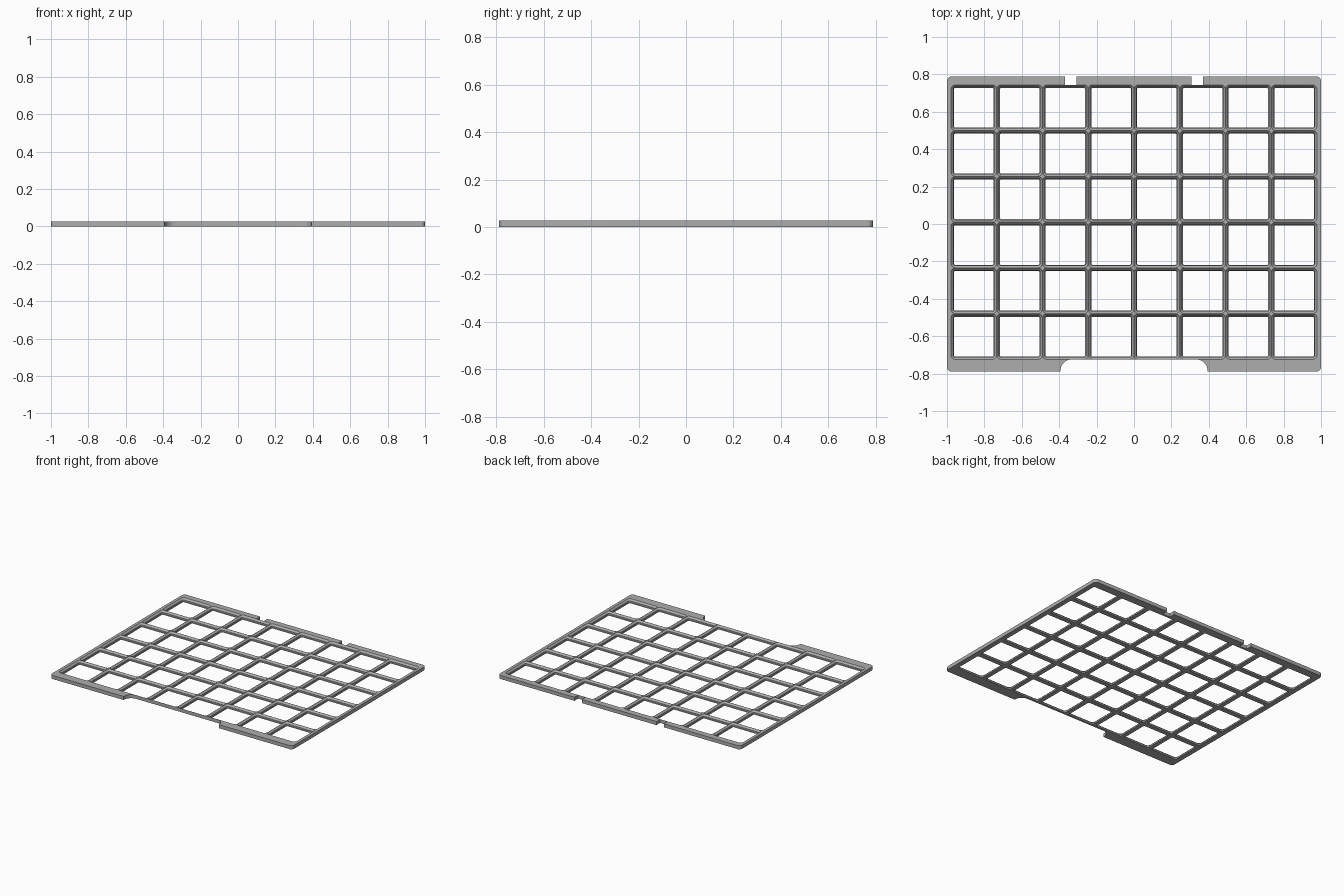
import bpy, bmesh
from math import sin, cos, radians

if "Cube" in bpy.data.objects:
    bpy.data.objects.remove(bpy.data.objects["Cube"])

COLS, ROWS, PITCH = 8, 6, 0.2447
HEIGHT = 0.0268
HALF_Y = 0.788
GRID_X = COLS * PITCH / 2
GRID_BACK = 0.744
GRID_FRONT = GRID_BACK - ROWS * PITCH
CUT_X, CUT_R = 0.393, 0.06          # front cutout
NOTCH_IN, NOTCH_OUT = 0.308, 0.37   # back notches

grey = bpy.data.materials.new("grey plastic")
grey.use_nodes = True
colour = (0.42, 0.42, 0.42, 1)
grey.diffuse_color = colour
grey.node_tree.nodes["Principled BSDF"].inputs["Base Color"].default_value = colour


def arc(cx, cy, r, start, end, steps=6):
    angles = [radians(start + (end - start) * i / steps) for i in range(steps + 1)]
    return [(cx + r * cos(a), cy + r * sin(a)) for a in angles]


def rounded_square(cx, cy, half, r):
    pts = []
    for k, (sx, sy) in enumerate([(1, 1), (-1, 1), (-1, -1), (1, -1)]):
        pts += arc(cx + sx * (half - r), cy + sy * (half - r), r, 90 * k, 90 * k + 90)
    return pts


def face(bm, pts):
    bm.faces.new([bm.verts.new(p) for p in pts])


def wall(bm, a, b):
    face(bm, [(*a, 0), (*b, 0), (*b, HEIGHT), (*a, HEIGHT)])


def finish(bm, name):
    bmesh.ops.remove_doubles(bm, verts=bm.verts, dist=1e-5)
    mesh = bpy.data.meshes.new(name)
    bm.to_mesh(mesh)
    bm.free()
    mesh.materials.append(grey)
    obj = bpy.data.objects.new(name, mesh)
    bpy.context.collection.objects.link(obj)
    bpy.ops.object.select_all(action="DESELECT")
    obj.select_set(True)
    bpy.context.view_layer.objects.active = obj
    bpy.ops.object.shade_smooth_by_angle(angle=radians(30))


# Lattice: one chamfered pocket per cell, given as (z, half width, corner radius)
PROFILE = [(0, 0.1057, 0.0067), (0.0041, 0.1098, 0.0108),
           (0.0146, 0.1098, 0.0108), (HEIGHT, 0.1217, 0.0226)]


def land(bm, ring, cx, cy, up):
    """Flat area between a pocket outline and its square cell."""
    z, n, h = ring[0][2], len(ring) // 4, PITCH / 2
    corners = [(cx + sx * h, cy + sy * h, z)
               for sx, sy in [(1, 1), (-1, 1), (-1, -1), (1, -1)]]
    for k in range(4):
        c, d = corners[k], corners[(k + 1) % 4]
        last = ring[k * n + n - 1]
        polys = [[ring[k * n + i], c, ring[k * n + i + 1]] for i in range(n - 1)]
        polys.append([last, c, d, ring[(k + 1) * n % len(ring)]])
        for p in polys:
            face(bm, p if up else p[::-1])


bm = bmesh.new()
for col in range(COLS):
    for row in range(ROWS):
        cx = -GRID_X + (col + 0.5) * PITCH
        cy = GRID_FRONT + (row + 0.5) * PITCH
        rings = [[(x, y, z) for x, y in rounded_square(cx, cy, half, r)]
                 for z, half, r in PROFILE]
        for low, high in zip(rings, rings[1:]):
            for i in range(len(low)):
                j = (i + 1) % len(low)
                face(bm, [low[j], low[i], high[i], high[j]])
        land(bm, rings[-1], cx, cy, True)
        land(bm, rings[0], cx, cy, False)
# Lattice edges left open by the cutout and the notches
inner = CUT_X - CUT_R
wall(bm, (-inner, GRID_FRONT), (inner, GRID_FRONT))
wall(bm, (NOTCH_OUT, GRID_BACK), (NOTCH_IN, GRID_BACK))
wall(bm, (-NOTCH_IN, GRID_BACK), (-NOTCH_OUT, GRID_BACK))
finish(bm, "pocket_lattice")


# Border: flat margin pieces around the lattice
def margin(name, outer, hidden, mirrored=False):
    pts = outer + hidden
    if mirrored:
        outer = [(-x, y) for x, y in outer][::-1]
        pts = [(-x, y) for x, y in pts][::-1]
    bm = bmesh.new()
    face(bm, [(x, y, HEIGHT) for x, y in pts])
    face(bm, [(x, y, 0) for x, y in pts[::-1]])
    for a, b in zip(outer, outer[1:]):
        wall(bm, a, b)
    finish(bm, name)


R = 0.023
side = [(-NOTCH_OUT, GRID_BACK), (-NOTCH_OUT, HALF_Y)]
side += arc(-1 + R, HALF_Y - R, R, 90, 180)
side += arc(-1 + R, -HALF_Y + R, R, 180, 270)
side += [(-CUT_X, -HALF_Y)]
side += arc(-inner, GRID_FRONT - CUT_R, CUT_R, 180, 90, 10)
grid_corners = [(-GRID_X, GRID_FRONT), (-GRID_X, GRID_BACK)]
margin("right_border", side, grid_corners)
margin("left_border", side, grid_corners, mirrored=True)
margin("back_border", [(NOTCH_IN, GRID_BACK), (NOTCH_IN, HALF_Y),
                       (-NOTCH_IN, HALF_Y), (-NOTCH_IN, GRID_BACK)], [])
